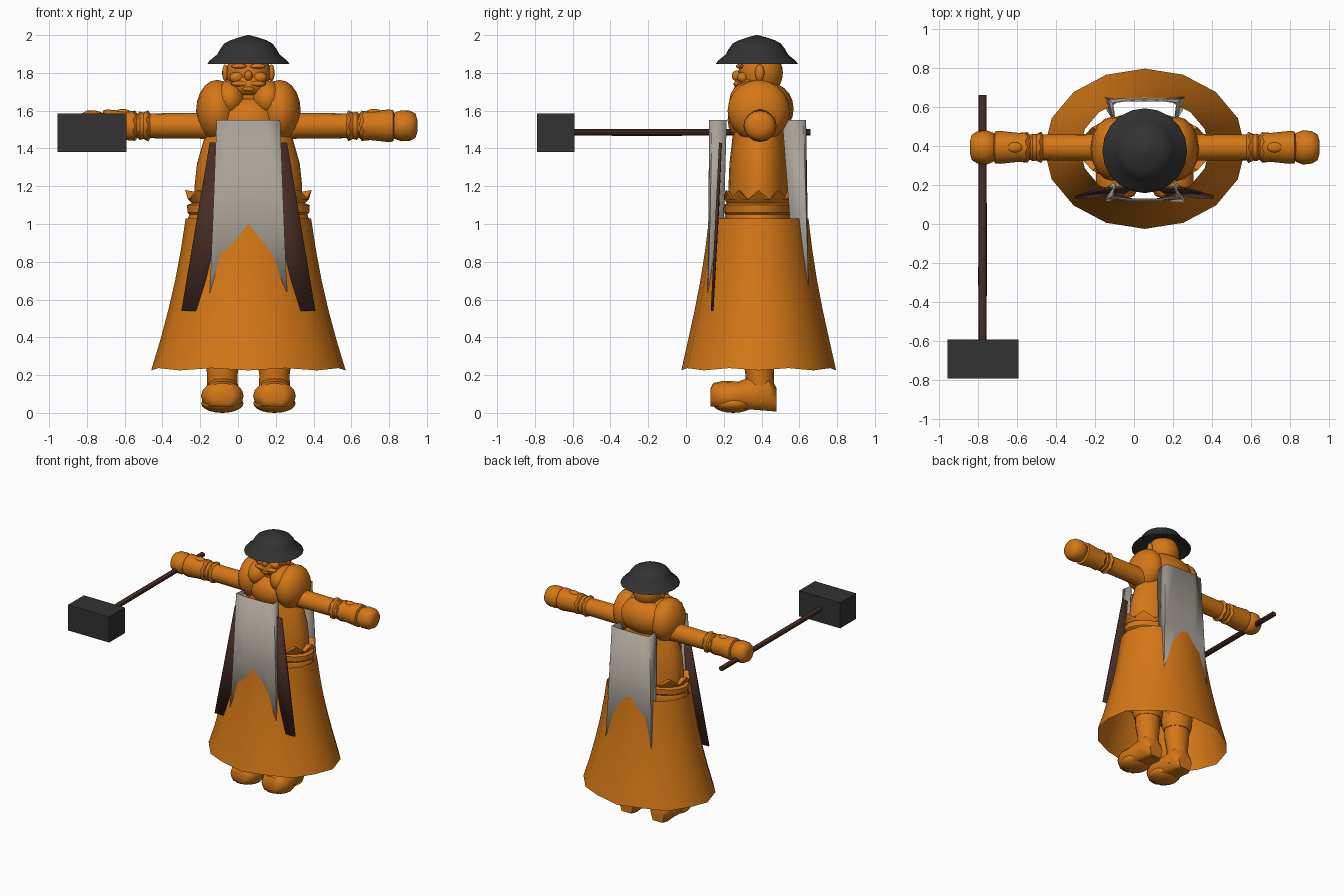
import bpy, bmesh, math
from mathutils import Vector

CX, CY = 0.055, 0.385      # body axis


def material(name, rgb):
    m = bpy.data.materials.new(name)
    m.diffuse_color = (*rgb, 1)
    return m


ORANGE = material("orange", (0.66, 0.185, 0.008))
GREY = material("warm grey", (0.40, 0.365, 0.315))
BROWN = material("dark brown", (0.065, 0.026, 0.019))
IRON = material("iron", (0.032, 0.032, 0.032))


def finish(name, bm, mat, angle=35):
    bmesh.ops.recalc_face_normals(bm, faces=bm.faces)
    me = bpy.data.meshes.new(name)
    bm.to_mesh(me)
    bm.free()
    me.materials.append(mat)
    ob = bpy.data.objects.new(name, me)
    bpy.context.collection.objects.link(ob)
    bpy.ops.object.select_all(action='DESELECT')
    ob.select_set(True)
    bpy.context.view_layer.objects.active = ob
    bpy.ops.object.shade_smooth_by_angle(angle=math.radians(angle))
    return ob


def loft(name, axis, rings, mat, n=16, caps=True, zig=None, angle=35):
    """Rings are (position on axis, centre 1, centre 2, radius 1, radius 2);
    zig = {ring index: offset} moves every other point along the axis."""
    bm = bmesh.new()
    rows = []
    for k, (t, c1, c2, r1, r2) in enumerate(rings):
        row = []
        for i in range(n):
            a = 2 * math.pi * i / n
            u, v = c1 + r1 * math.cos(a), c2 + r2 * math.sin(a)
            w = t + ((zig or {}).get(k, 0) if i % 2 else 0)
            row.append(bm.verts.new({'z': (u, v, w), 'x': (w, u, v), 'y': (u, w, v)}[axis]))
        rows.append(row)
    for p, q in zip(rows, rows[1:]):
        for i in range(n):
            j = (i + 1) % n
            bm.faces.new((p[i], p[j], q[j], q[i]))
    if caps:
        bm.faces.new(rows[0])
        bm.faces.new(rows[-1])
    return finish(name, bm, mat, angle)


def upright(name, rings, mat, **kw):
    """Elliptical rings (z, rx, ry) about the body axis."""
    return loft(name, 'z', [(z, CX, CY, a, b) for z, a, b in rings], mat, **kw)


def ball(name, c, r, mat, seg=16):
    bm = bmesh.new()
    bmesh.ops.create_uvsphere(bm, u_segments=seg, v_segments=seg * 5 // 8, radius=1)
    for v in bm.verts:
        v.co = Vector([c[i] + r[i] * v.co[i] for i in range(3)])
    return finish(name, bm, mat, 50)


def box(name, lo, hi, mat):
    bm = bmesh.new()
    bmesh.ops.create_cube(bm, size=1)
    for v in bm.verts:
        v.co = Vector([(lo[i] + hi[i]) / 2 + (hi[i] - lo[i]) * v.co[i] for i in range(3)])
    return finish(name, bm, mat)


def sheet(name, rows, mat, thick):
    bm = bmesh.new()
    vs = [[bm.verts.new(p) for p in row] for row in rows]
    for p, q in zip(vs, vs[1:]):
        for i in range(len(p) - 1):
            bm.faces.new((p[i], p[i + 1], q[i + 1], q[i]))
    ob = finish(name, bm, mat, 40)
    mod = ob.modifiers.new("thickness", 'SOLIDIFY')
    mod.thickness = thick
    mod.offset = 0
    return ob


# Flared open skirt
upright("skirt", [(0.225, 0.515, 0.41), (0.38, 0.468, 0.375), (0.54, 0.425, 0.34),
                  (0.70, 0.388, 0.309), (0.86, 0.358, 0.284), (1.03, 0.332, 0.263)],
        ORANGE, caps=False, zig={0: 0.012})

# Torso, belt and zigzag waistband
upright("torso", [(0.90, 0.27, 0.17), (1.05, 0.28, 0.165), (1.2, 0.285, 0.16),
                  (1.32, 0.272, 0.155), (1.45, 0.235, 0.14), (1.6, 0.16, 0.12)],
        ORANGE, n=20)
upright("belt", [(0.96, 0.315, 0.17), (1.03, 0.32, 0.182), (1.05, 0.312, 0.176),
                 (1.06, 0.322, 0.184), (1.1, 0.325, 0.184), (1.11, 0.30, 0.17)],
        ORANGE, n=20)
upright("waistband", [(1.10, 0.29, 0.165), (1.13, 0.32, 0.18), (1.18, 0.335, 0.185),
                      (1.17, 0.28, 0.155)], ORANGE, n=20, zig={2: -0.05, 3: -0.05})

# Chest and padded shoulders that join behind the neck
ball("chest", (CX, 0.345, 1.55), (0.17, 0.125, 0.125), ORANGE)
ball("back_roll", (CX, 0.45, 1.61), (0.225, 0.12, 0.135), ORANGE)
ball("neck", (CX, 0.40, 1.68), (0.11, 0.11, 0.09), ORANGE)
for s, side in ((-1, "left"), (1, "right")):
    ball(side + "_shoulder", (CX + s * 0.165, 0.385, 1.60), (0.112, 0.165, 0.163), ORANGE)
    ball(side + "_collar", (CX + s * 0.10, 0.36, 1.66), (0.085, 0.13, 0.10), ORANGE)

    # Arm, flared cuff, scalloped bracer with stud, fist
    def limb(name, rings, **kw):
        loft(side + name, 'x', [(CX + s * d, 0.392, 1.52, a, b) for d, a, b in rings],
             ORANGE, **kw)
    limb("_arm", [(0.15, 0.08, 0.08), (0.26, 0.068, 0.068), (0.74, 0.064, 0.064)])
    limb("_cuff", [(0.52, 0.065, 0.065), (0.53, 0.08, 0.082), (0.555, 0.068, 0.07),
                   (0.575, 0.07, 0.075), (0.59, 0.06, 0.06)], zig={1: s * 0.012})
    limb("_bracer", [(0.585, 0.06, 0.06), (0.60, 0.078, 0.08), (0.645, 0.074, 0.076),
                     (0.74, 0.084, 0.086), (0.765, 0.082, 0.084), (0.775, 0.062, 0.062)],
         zig={1: s * 0.012, 3: s * 0.01})
    ball(side + "_bracer_stud", (CX + s * 0.665, 0.392, 1.593), (0.04, 0.026, 0.016), ORANGE)
    limb("_fist", [(0.76, 0.05, 0.05), (0.775, 0.074, 0.07), (0.81, 0.088, 0.082),
                   (0.855, 0.083, 0.08), (0.885, 0.065, 0.064), (0.895, 0.03, 0.03)], angle=50)

    # Leg with zigzag boot top
    x = CX + s * 0.138
    loft(side + "_leg", 'z', [(0.06, x, 0.395, 0.085, 0.075), (0.2, x, 0.39, 0.08, 0.075),
                              (0.3, x, 0.385, 0.095, 0.085), (0.55, x, 0.385, 0.10, 0.09),
                              (0.98, x, 0.385, 0.11, 0.10)], ORANGE)
    loft(side + "_boot_top", 'z', [(0.36, x, 0.385, 0.10, 0.09), (0.40, x, 0.385, 0.115, 0.105),
                                   (0.50, x, 0.385, 0.12, 0.11), (0.49, x, 0.385, 0.08, 0.07)],
         ORANGE, zig={2: -0.05, 3: -0.05})
    # Foot as an upper above a flat, slightly sloping sole
    foot = loft(side + "_boot", 'y', [(0.13, x, 0.085, 0.05, 0.045), (0.145, x, 0.09, 0.085, 0.068),
                                      (0.20, x, 0.09, 0.113, 0.08), (0.28, x, 0.09, 0.11, 0.076),
                                      (0.36, x, 0.10, 0.09, 0.10), (0.44, x, 0.10, 0.09, 0.10),
                                      (0.48, x, 0.07, 0.06, 0.06)], ORANGE, angle=45)
    for v in foot.data.vertices:
        sole = 0.035 - 0.08 * max(0, v.co.y - 0.13)
        if v.co.z < 0.07:
            v.co.z = sole if v.co.z < 0.045 else v.co.z
        v.co.z = max(v.co.z, 0.0)
    ball(side + "_toe_sole", (x, 0.25, 0.05), (0.112, 0.11, 0.05), ORANGE)

    # Ear, cheek, eyebrow and moustache half
    ball(side + "_ear", (CX + s * 0.122, 0.39, 1.80), (0.017, 0.025, 0.045), ORANGE, 12)
    ball(side + "_cheek", (CX + s * 0.06, 0.30, 1.775), (0.04, 0.03, 0.03), ORANGE, 12)
    ball(side + "_eyebrow", (CX + s * 0.05, 0.285, 1.835), (0.042, 0.02, 0.013), ORANGE, 12)
    ball(side + "_moustache", (CX + s * 0.042, 0.277, 1.742), (0.052, 0.026, 0.016), ORANGE, 12)

    # Long narrow sash hanging beside the tabard
    sheet(side + "_sash", [[(CX + s * 0.06, 0.188, 1.43), (CX + s * 0.205, 0.182, 1.43)],
                           [(CX + s * 0.13, 0.140, 0.54), (CX + s * 0.355, 0.138, 0.54)]],
          BROWN, 0.014)

# Head with beard and nose
ball("head", (CX, 0.395, 1.80), (0.118, 0.118, 0.125), ORANGE, 20)
ball("beard", (CX, 0.34, 1.735), (0.105, 0.085, 0.065), ORANGE)
ball("nose", (CX, 0.268, 1.785), (0.022, 0.026, 0.028), ORANGE, 12)
ball("lower_lip", (CX, 0.272, 1.715), (0.035, 0.02, 0.014), ORANGE, 12)

# Domed hat with a sloping brim
loft("hat", 'z', [(z, CX, 0.375, r, r) for z, r in
                  ((1.88, 0.10), (1.852, 0.20), (1.848, 0.217), (1.865, 0.205), (1.897, 0.165),
                   (1.925, 0.15), (1.955, 0.128), (1.973, 0.095), (1.988, 0.05), (2.0, 0.006))],
     IRON, n=20, angle=40)

# Channel-shaped tabard panels, front and back, tapering through the skirt
for name, levels in (("front_tabard", ((1.55, 0.165, 0.215, 0.14, 0.127),
                                       (1.03, 0.185, 0.20, 0.13, 0.122),
                                       (0.56, 0.205, 0.19, 0.115, 0.125))),
                     ("back_tabard", ((1.55, 0.165, 0.51, 0.62, 0.632),
                                      (1.03, 0.185, 0.55, 0.635, 0.640),
                                      (0.56, 0.205, 0.58, 0.65, 0.640)))):
    rows = []
    for z, w, inner, edge, mid in levels:
        half = [(w - 0.015, inner), (w, edge), (w * 0.55, mid), (w * 0.2, mid)]
        rows.append([(CX - a, y, z) for a, y in half] + [(CX + a, y, z) for a, y in half[::-1]])
    sheet(name, rows, GREY, 0.008)

# Long hammer held in the fist
loft("hammer_handle", 'y', [(-0.62, -0.775, 1.485, 0.02, 0.018), (-0.3, -0.775, 1.485, 0.022, 0.019),
                            (0.66, -0.775, 1.485, 0.021, 0.018)], BROWN, n=10)
box("hammer_head", (-0.955, -0.79, 1.38), (-0.59, -0.59, 1.585), IRON)
